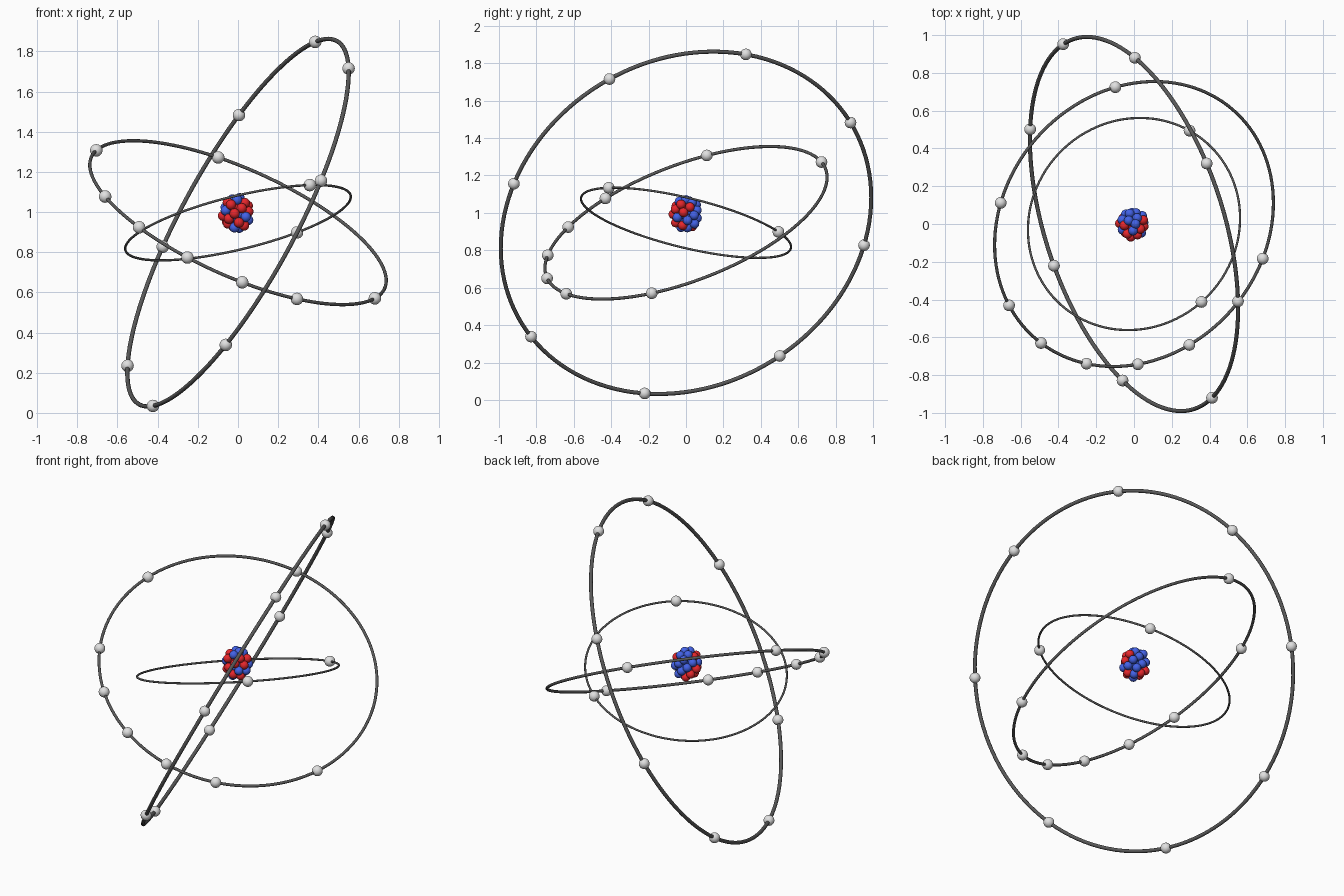
import bpy
import math
import random
from mathutils import Vector

default_cube = bpy.data.objects.get("Cube")
if default_cube:
    bpy.data.objects.remove(default_cube, do_unlink=True)

random.seed(4)
CENTRE = Vector((0, 0, 0.947))
NUCLEUS = Vector((-0.008, 0, 0.995))


def material(name, colour):
    mat = bpy.data.materials.new(name)
    mat.use_nodes = True
    mat.diffuse_color = (*colour, 1)
    mat.node_tree.nodes["Principled BSDF"].inputs["Base Color"].default_value = (*colour, 1)
    return mat


ring_grey = material("dark grey", (0.1, 0.1, 0.1))
electron_grey = material("light grey", (0.75, 0.75, 0.75))
proton_red = material("red", (0.8, 0.02, 0.025))
neutron_blue = material("blue", (0.06, 0.13, 0.85))


def finish(name, mat):
    obj = bpy.context.object
    obj.name = name
    obj.data.materials.append(mat)
    bpy.ops.object.shade_smooth()
    return obj


def ball(name, location, radius, mat):
    bpy.ops.mesh.primitive_uv_sphere_add(segments=24, ring_count=14, radius=radius, location=location)
    return finish(name, mat)


def orbit(name, radius, normal, electrons):
    """A tilted ring with electrons snapped onto its centre line."""
    normal = Vector(normal).normalized()
    bpy.ops.mesh.primitive_torus_add(
        major_radius=radius, minor_radius=radius * 0.0105,
        major_segments=128, minor_segments=12, location=CENTRE,
        rotation=normal.to_track_quat("Z", "Y").to_euler())
    finish(name + "_orbit_ring", ring_grey)
    for point in electrons:
        point = Vector(point)
        point -= normal * point.dot(normal)
        ball(name + "_electron", CENTRE + point.normalized() * radius, 0.031, electron_grey)


# Orbits, electron positions measured from the ring centre
orbit("inner", 0.577, (-0.23, 0.23, 0.946),
      [(0.355, -0.41, 0.19), (0.295, 0.495, -0.05)])
orbit("middle", 0.8, (0.386, -0.333, 0.86),
      [(-0.1, 0.73, 0.325), (-0.7, 0.11, 0.36), (-0.66, -0.43, 0.13), (-0.49, -0.63, -0.02),
       (-0.25, -0.74, -0.17), (0.02, -0.735, -0.295), (0.29, -0.635, -0.38), (0.675, -0.18, -0.38)])
orbit("outer", 1.03, (0.845, 0.275, -0.459),
      [(0, 0.88, 0.54), (0.38, 0.32, 0.91), (0.55, -0.41, 0.77), (0.41, -0.92, 0.21),
       (-0.06, -0.83, -0.61), (-0.42, -0.22, -0.915), (-0.55, 0.5, -0.71), (-0.38, 0.96, -0.12)])


def shell(count, radius, jitter):
    """Points spread evenly over a slightly tall ball, a little disturbed."""
    for i in range(count):
        z = 1 - (2 * i + 1) / count
        turn = i * math.pi * (3 - math.sqrt(5))
        flat = 0.88 * math.sqrt(1 - z * z)
        direction = Vector((flat * math.cos(turn), flat * math.sin(turn), 1.08 * z))
        yield direction * (radius + random.uniform(-jitter, jitter))


# Nucleus: packed balls, the red ones gathered toward the front and bottom
offsets = [*shell(30, 0.074, 0.005), *shell(10, 0.036, 0.002)]
offsets.sort(key=lambda p: random.random() + 3 * p.y + 2 * p.z)
for i, offset in enumerate(offsets):
    if i < 17:
        ball("proton", NUCLEUS + offset, 0.025, proton_red)
    else:
        ball("neutron", NUCLEUS + offset, 0.025, neutron_blue)
